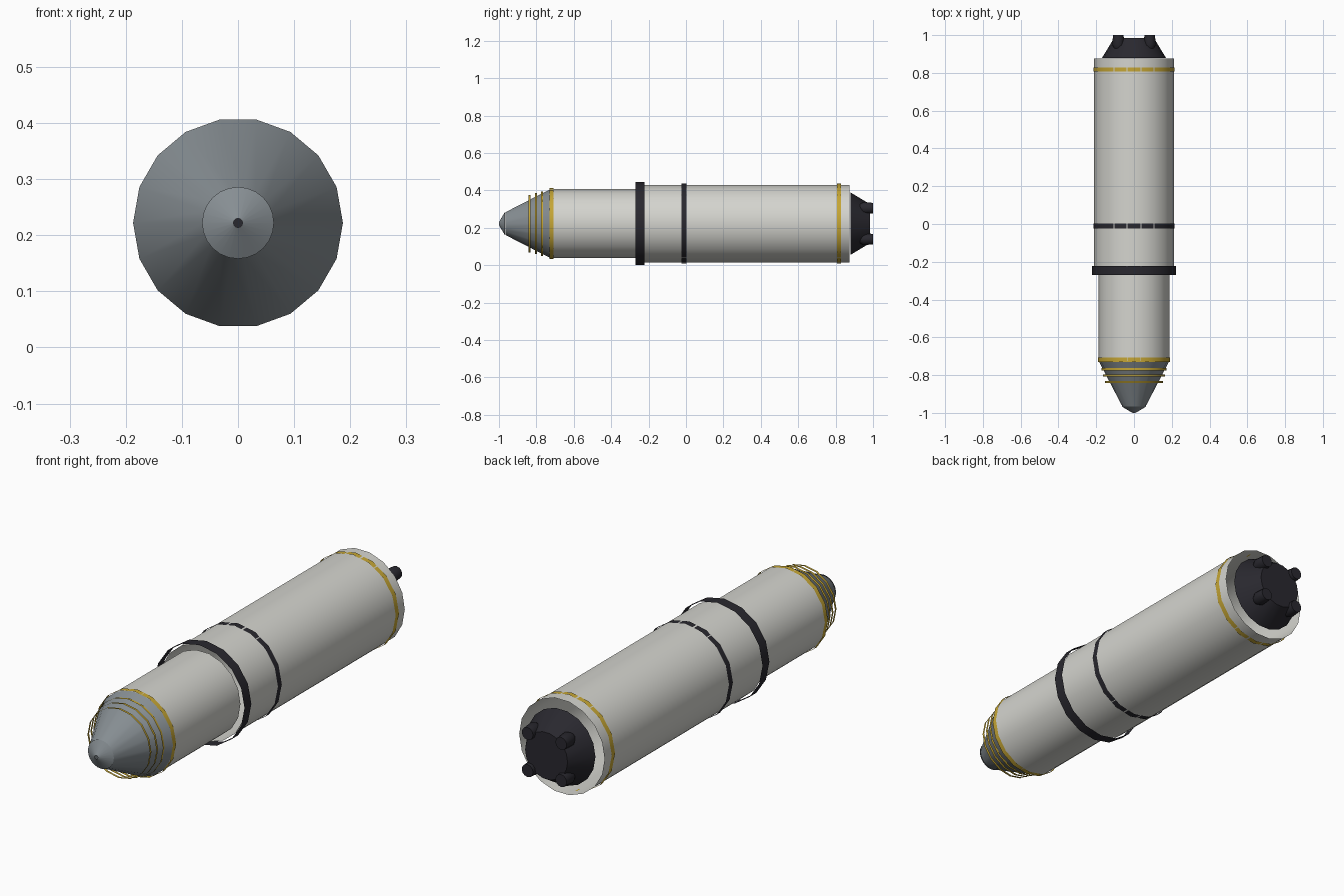
import bpy, bmesh, math

if "Cube" in bpy.data.objects:
    bpy.data.objects.remove(bpy.data.objects["Cube"])

CZ = 0.222  # height of the long axis


def material(name, rgb):
    m = bpy.data.materials.new(name)
    m.diffuse_color = (*rgb, 1)
    m.use_nodes = True
    m.node_tree.nodes["Principled BSDF"].inputs["Base Color"].default_value = m.diffuse_color
    return m


WHITE = material("warm_white", (0.66, 0.66, 0.62))
GREY = material("nose_grey", (0.24, 0.27, 0.29))
BLACK = material("charcoal", (0.022, 0.021, 0.028))
GOLD = material("gold", (0.56, 0.38, 0.035))


def lathe(name, profile, sides, mat, cx=0, cz=CZ, front_cap=False, back_cap=False):
    """Open shell around the y axis from (y, radius) pairs, with optional caps."""
    bm = bmesh.new()
    rings = []
    for y, r in profile:
        rings.append([bm.verts.new((cx + r * math.cos(2 * math.pi * i / sides), y,
                                    cz + r * math.sin(2 * math.pi * i / sides)))
                      for i in range(sides)])
    for a, b in zip(rings, rings[1:]):
        for i in range(sides):
            j = (i + 1) % sides
            bm.faces.new((a[i], b[i], b[j], a[j]))
    if front_cap:
        bm.faces.new(rings[0])
    if back_cap:
        bm.faces.new(rings[-1][::-1])
    me = bpy.data.meshes.new(name)
    bm.to_mesh(me)
    bm.free()
    me.materials.append(mat)
    ob = bpy.data.objects.new(name, me)
    bpy.context.collection.objects.link(ob)
    bpy.ops.object.select_all(action='DESELECT')
    ob.select_set(True)
    bpy.context.view_layer.objects.active = ob
    bpy.ops.object.shade_smooth_by_angle(angle=math.radians(32))
    return ob


def band(name, y, width, r, mat):
    lathe(name, [(y - width / 2, r), (y + width / 2, r)], 16, mat)


# Hull stages: open tubes
lathe("lower_stage", [(-0.25, 0.211), (0.875, 0.211)], 18, WHITE)
lathe("upper_stage", [(-0.725, 0.187), (-0.25, 0.187)], 18, WHITE)

# Nose cone and blunt tip
lathe("nose_cone", [(-0.965, 0.062), (-0.725, 0.187)], 18, GREY)
lathe("nose_tip", [(-1.0, 0.008), (-0.967, 0.064)], 24, GREY)

# Dark joint ring and stripe
band("joint_ring", -0.247, 0.048, 0.222, BLACK)
band("middle_stripe", -0.011, 0.027, 0.2144, BLACK)

# Gold bands around the hull and hoops around the nose
band("rear_gold_band", 0.818, 0.023, 0.2144, GOLD)
band("front_gold_band", -0.719, 0.022, 0.1904, GOLD)
for i, (y, r) in enumerate([(-0.769, 0.172), (-0.802, 0.163), (-0.836, 0.154)]):
    band(f"nose_hoop_{i + 1}", y, 0.011, r, GOLD)

# Engine block and four nozzles
lathe("engine_block", [(0.88, 0.169), (0.985, 0.105)], 18, BLACK,
      front_cap=True, back_cap=True)
for sx in (-1, 1):
    for sz in (-1, 1):
        lathe(f"nozzle_{'left' if sx < 0 else 'right'}_{'low' if sz < 0 else 'high'}",
              [(0.93, 0.022), (0.95, 0.032), (1.0, 0.028)], 12, BLACK,
              cx=sx * 0.083, cz=CZ + sz * 0.083, front_cap=True, back_cap=True)
